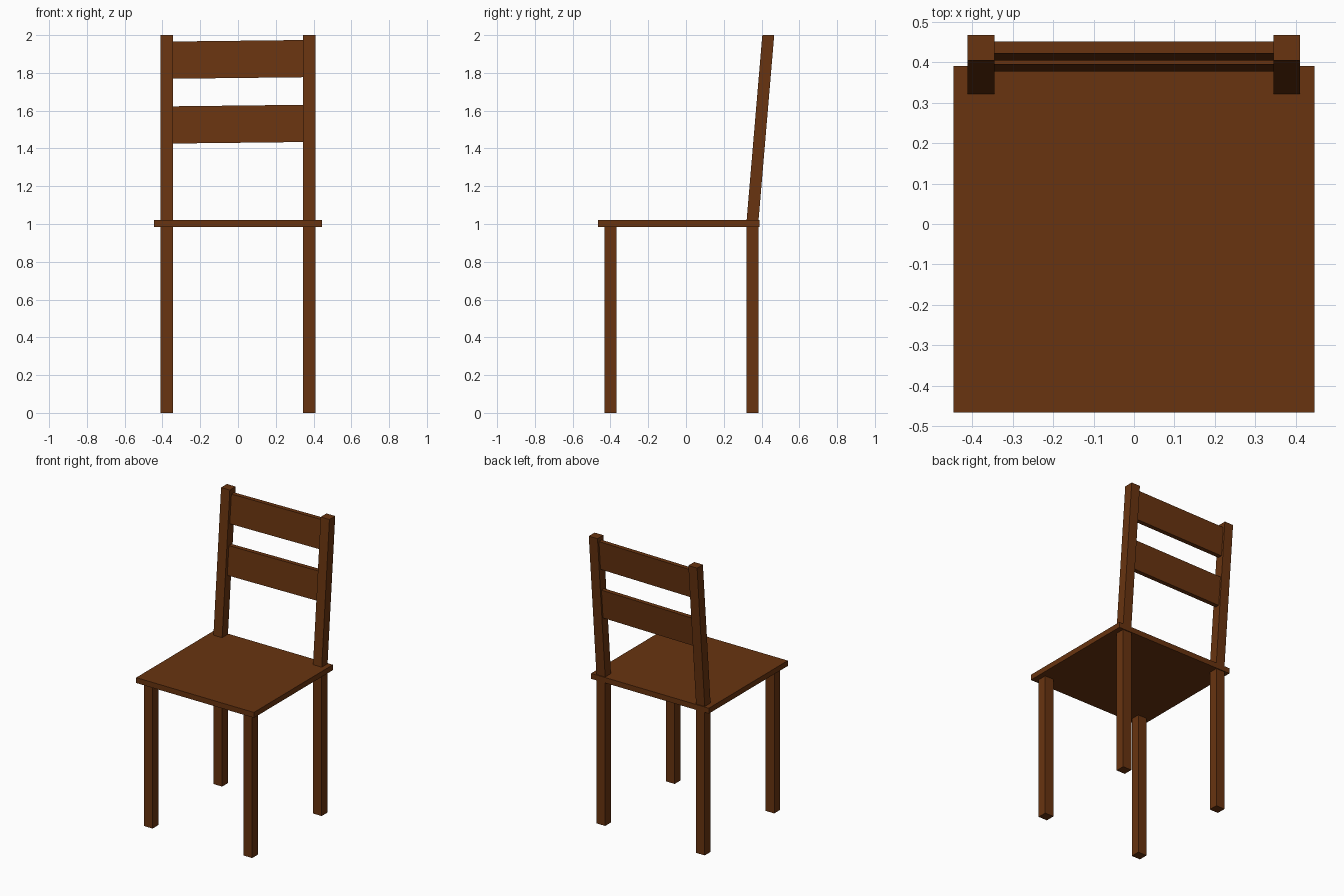
import bpy, bmesh
from mathutils import Vector

if "Cube" in bpy.data.objects:
    bpy.data.objects.remove(bpy.data.objects["Cube"])

wood = bpy.data.materials.new("brown_wood")
wood.diffuse_color = (0.14, 0.034, 0.005, 1)
wood.use_nodes = True
wood.node_tree.nodes["Principled BSDF"].inputs["Base Color"].default_value = wood.diffuse_color


def block(name, x, y, z, lean=0.0, tilt=0.0):
    """Box from (min, max) ranges; lean shifts the top in y, tilt raises the +x end."""
    bm = bmesh.new()
    bmesh.ops.create_cube(bm, size=1)
    for v in bm.verts:
        p = v.co + Vector((0.5, 0.5, 0.5))
        v.co = (x[0] + p.x * (x[1] - x[0]),
                y[0] + p.y * (y[1] - y[0]) + lean * p.z,
                z[0] + p.z * (z[1] - z[0]) + tilt * (p.x - 0.5))
    mesh = bpy.data.meshes.new(name)
    bm.to_mesh(mesh)
    bm.free()
    mesh.materials.append(wood)
    ob = bpy.data.objects.new(name, mesh)
    bpy.context.collection.objects.link(ob)
    return ob


# Seat board
block("seat", (-0.446, 0.446), (-0.465, 0.39), (0.983, 1.02))

# Legs and leaning back posts, left and right
for side, x in (("left", (-0.411, -0.345)), ("right", (0.344, 0.41))):
    block(f"front_leg_{side}", x, (-0.432, -0.369), (0, 0.983))
    block(f"back_leg_{side}", x, (0.321, 0.384), (0, 0.983))
    block(f"back_post_{side}", x, (0.321, 0.384), (1.02, 2.0), lean=0.083)

# Back slats follow the lean of the posts and are very slightly crooked
for name, z0, y0 in (("lower_slat", 1.43, 0.377), ("upper_slat", 1.773, 0.404)):
    block(name, (-0.345, 0.344), (y0, y0 + 0.03), (z0, z0 + 0.197), lean=0.017, tilt=0.008)
